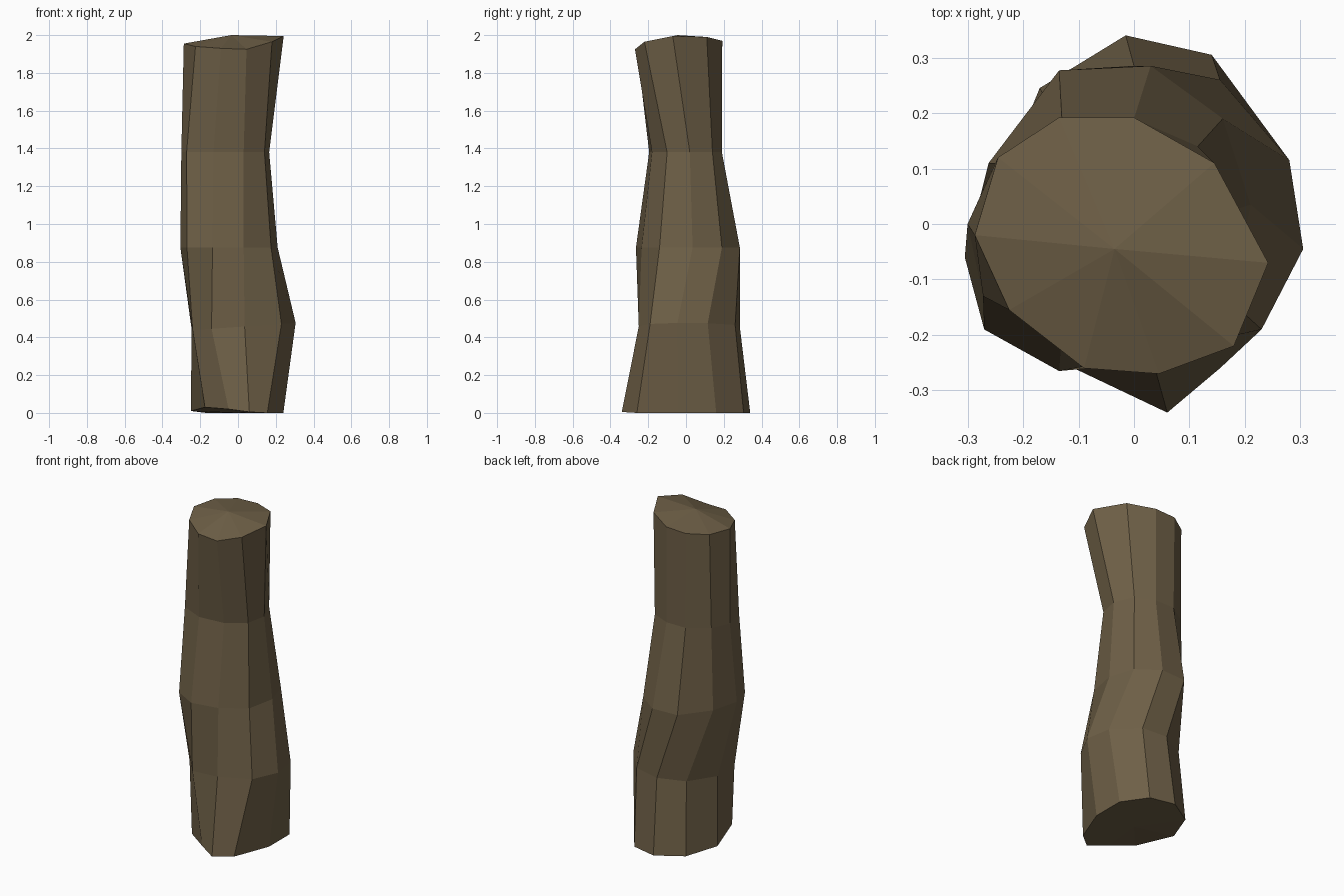
import bpy, bmesh

# Bark colour
bark = bpy.data.materials.new("brown bark")
bark.diffuse_color = (0.155, 0.115, 0.062, 1)

# Ten-sided cross-sections of the crooked trunk, bottom to top, clockwise from the back
sections = [
    [(-.015, .34), (.14, .305), (.24, .16), (.24, -.04), (.155, -.26),
     (.06, -.34), (-.05, -.28), (-.175, -.2), (-.25, .05), (-.17, .245)],
    [(0, .285), (.155, .26), (.28, .115), (.305, -.045), (.23, -.19),
     (.035, -.25), (-.14, -.245), (-.24, -.13), (-.245, .04), (-.15, .21)],
    [(-.135, .277), (.03, .285), (.16, .19), (.21, .035), (.175, -.14),
     (.03, -.235), (-.135, -.265), (-.27, -.19), (-.305, -.06), (-.262, .11)],
    [(-.13, .19), (0, .19), (.115, .14), (.165, .02), (.14, -.1),
     (.03, -.18), (-.13, -.195), (-.272, -.13), (-.3, 0), (-.25, .11)],
    [(-.135, .192), (0, .192), (.145, .11), (.242, -.07), (.18, -.22),
     (.045, -.27), (-.09, -.26), (-.225, -.155), (-.287, -.02), (-.245, .12)],
]
top_z = [1.965, 1.97, 1.99, 1.995, 1.965, 1.925, 1.93, 1.94, 1.955, 1.96]
bottom_z = [0, 0, 0, 0, 0, .005, .02, .03, .01, 0]


def height(level, i, x):
    if level == 0:
        return bottom_z[i]
    if level == 4:
        return top_z[i]
    return (0, .455 + .07 * x, .875, 1.38)[level]


# Trunk walls
bm = bmesh.new()
rings = [[bm.verts.new((x, y, height(k, i, x))) for i, (x, y) in enumerate(s)]
         for k, s in enumerate(sections)]
for low, high in zip(rings, rings[1:]):
    for i in range(10):
        j = (i + 1) % 10
        bm.faces.new((low[i], high[i], high[j], low[j]))

# Cut ends, fanned from a centre point
for ring, centre in ((rings[0], (0, 0, 0)), (rings[-1], (-.035, -.045, 2))):
    c = bm.verts.new(centre)
    for i in range(10):
        bm.faces.new((c, ring[i], ring[(i + 1) % 10]))
bmesh.ops.recalc_face_normals(bm, faces=bm.faces)

mesh = bpy.data.meshes.new("tree_trunk")
bm.to_mesh(mesh)
bm.free()
mesh.materials.append(bark)
bpy.context.collection.objects.link(bpy.data.objects.new("tree_trunk", mesh))
